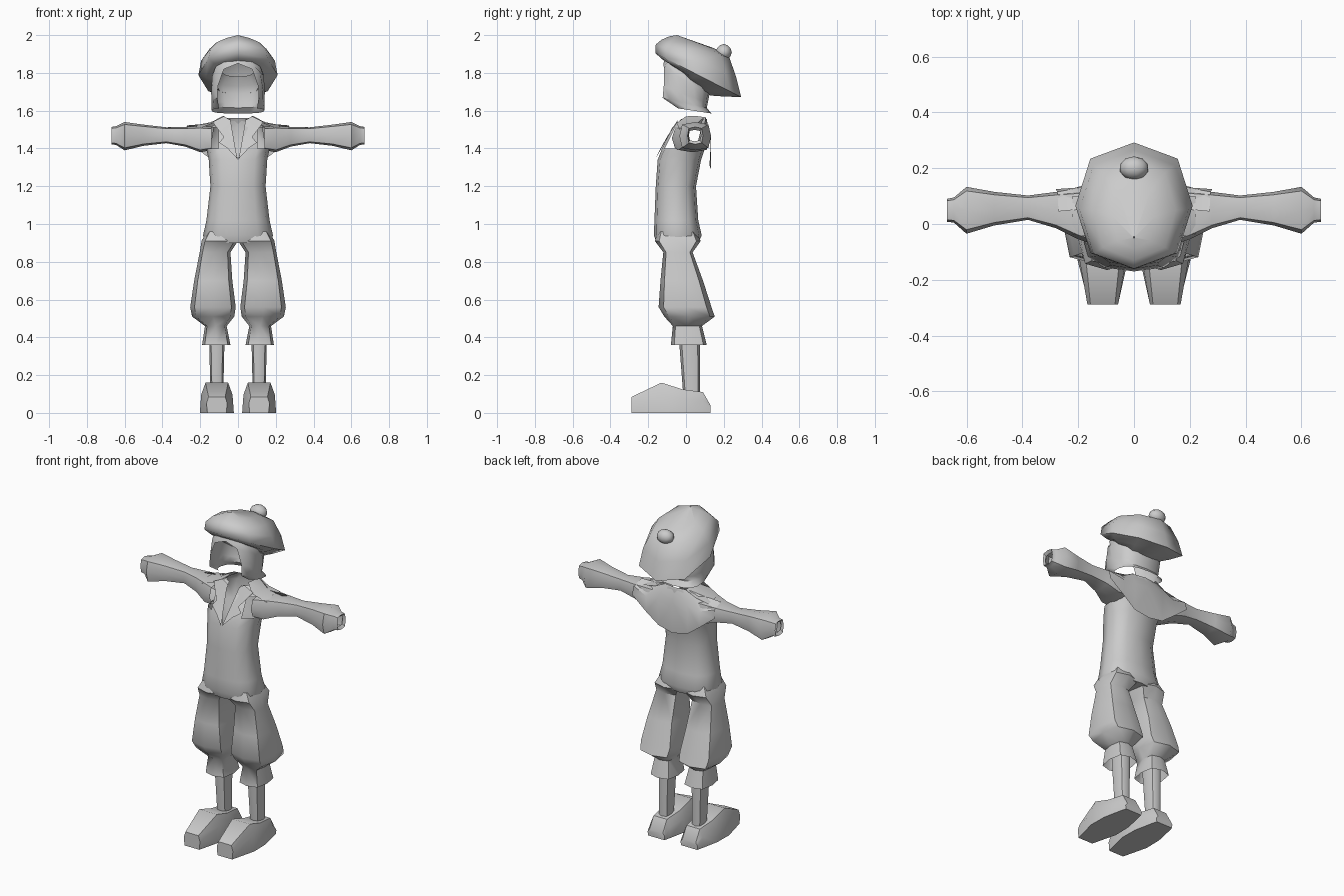
import bpy, bmesh, math
from mathutils import Vector
from mathutils.bvhtree import BVHTree

if "Cube" in bpy.data.objects:
    bpy.data.objects.remove(bpy.data.objects["Cube"])

grey = bpy.data.materials.new("plain grey")
grey.diffuse_color = (0.6, 0.6, 0.6, 1)
grey.use_nodes = True
grey.node_tree.nodes["Principled BSDF"].inputs["Base Color"].default_value = grey.diffuse_color


def finish(name, bm, mirror=False, angle=50):
    bmesh.ops.remove_doubles(bm, verts=bm.verts, dist=0.0005)
    bmesh.ops.recalc_face_normals(bm, faces=bm.faces)
    me = bpy.data.meshes.new(name)
    bm.to_mesh(me)
    bm.free()
    me.materials.append(grey)
    ob = bpy.data.objects.new(name, me)
    bpy.context.collection.objects.link(ob)
    if mirror:
        ob.modifiers.new("mirror", "MIRROR")
    bpy.ops.object.select_all(action='DESELECT')
    ob.select_set(True)
    bpy.context.view_layer.objects.active = ob
    bpy.ops.object.shade_smooth_by_angle(angle=math.radians(angle))
    return ob


def power(v, e):
    return math.copysign(abs(v) ** e, v) if abs(v) > 1e-6 else 0.0


def ring(cx, rx, front, back, e=1.0, gap=0.0, n=8):
    """Rounded ring tilted from its front (y, z) to its back (y, z); gap leaves the front open."""
    pts = []
    for i in range(n + 1):
        a = gap + (2 * math.pi - 2 * gap) * i / n
        s, t = power(math.sin(a), e), (1 - power(math.cos(a), e)) / 2
        pts.append(Vector((cx + rx * s, front[0] + (back[0] - front[0]) * t,
                           front[1] + (back[1] - front[1]) * t)))
    return pts


def loft(rings, caps=(False, False)):
    bm = bmesh.new()
    rows = [[bm.verts.new(p) for p in r] for r in rings]
    for a, b in zip(rows, rows[1:]):
        for i in range(len(a) - 1):
            bm.faces.new((a[i], a[i + 1], b[i + 1], b[i]))
    for row, cap in zip((rows[0], rows[-1]), caps):
        if cap:
            bm.faces.new(row[:-1])
    return bm


# Torso with an open V neck and open armholes
body = [(0.90, .17, -.155, .065, 0), (0.94, .185, -.17, .083, 0), (1.02, .167, -.167, .065, 0),
        (1.2, .146, -.16, .053, 0), (1.34, .155, -.15, .08, 0), (1.40, .168, -.127, .10, .06),
        (1.51, .15, -.075, .118, .17), (1.555, .085, -.03, .11, .4)]
bm = loft([ring(0, rx, (f, z), (b, z), .8, g, 12) for z, rx, f, b, g in body], (True, False))
chest = BVHTree.FromBMesh(bm)
holes = [f for f in bm.faces if 1.42 < f.calc_center_median().z < 1.49
         and abs(f.calc_center_median().x) > .12]
bmesh.ops.delete(bm, geom=holes, context='FACES')
finish("torso", bm)

# Baggy trouser legs with flared cuffs
leg = [(.96, .0, .165, -.15, .055), (.91, .0, .193, -.165, .078), (.85, .04, .203, -.12, .035),
       (.70, .03, .232, -.135, .09), (.56, .012, .253, -.145, .135), (.51, .02, .243, -.115, .152),
       (.46, .06, .175, -.07, .085), (.36, .04, .19, -.08, .11)]
finish("trouser_legs", loft([ring((i + o) / 2, (o - i) / 2, (f, z), (b, z), .6)
                             for z, i, o, f, b in leg]), True)

# Shins
finish("shins", loft([ring(.112, r, (f, z), (.075, z), .8) for z, r, f in
                      ((.46, .04, -.04), (.36, .04, -.035), (.1, .034, -.015))]), True)

# Shoes, lofted from toe to heel
shoe = [(-.288, .05, .044, .085), (-.13, .09, .06, .16), (-.02, .088, .055, .125),
        (.09, .065, .045, .11), (.13, .055, .045, .04)]
sections = []
for y, wb, wt, h in shoe:
    half = [(wb, 0), ((wb + wt) / 2 + .008, h * .6), (wt, h)]
    loop = half + [(-x, z) for x, z in reversed(half)]
    sections.append([Vector((.112 + x, y, z)) for x, z in loop + loop[:1]])
finish("shoes", loft(sections, (True, True)), True, 45)

# Sleeves, open at the wrist: x, centre z, half height, front y, back y
arm = [(.14, 1.453, .062, -.075, .12), (.2, 1.45, .07, -.055, .125), (.28, 1.462, .052, -.015, .115),
       (.38, 1.47, .042, .015, .102), (.5, 1.47, .056, -.005, .115), (.6, 1.465, .075, -.035, .133),
       (.645, 1.468, .05, .005, .095), (.67, 1.468, .046, .008, .09), (.655, 1.468, .03, .012, .08)]
rows = [ring(cz, rz, (f, x), (b, x), .55) for x, cz, rz, f, b in arm]
finish("sleeves", loft([[Vector((p.z, p.y, p.x)) for p in r] for r in rows]), True)

# Cape over the back of the shoulders: columns from the middle outwards
cape = [[(0, .105, 1.56), (0, .13, 1.48), (0, .132, 1.29)],
        [(.09, .09, 1.56), (.1, .13, 1.48), (.1, .125, 1.31)],
        [(.17, .055, 1.53), (.18, .132, 1.47), (.18, .128, 1.37)],
        [(.27, .045, 1.522), (.275, .115, 1.50), (.28, .125, 1.45)]]
finish("cape", loft([[Vector(p) for p in c] for c in cape]), True)

# Shoulder yoke joining the collar to the sleeves
yoke = [[(.07, .0, 1.57), (.08, .05, 1.572), (.07, .105, 1.565)],
        [(.13, -.05, 1.535), (.14, .03, 1.54), (.14, .10, 1.53)],
        [(.22, -.035, 1.50), (.22, .03, 1.524), (.22, .10, 1.515)]]
finish("shoulder_yoke", loft([[Vector(p) for p in r] for r in yoke]), True)

# Notched lapels laid on the chest
outline = [(.04, 1.55), (.075, 1.57), (.135, 1.54), (.075, 1.46), (.10, 1.43), (.055, 1.40), (.004, 1.345)]
bm = bmesh.new()
vs = []
for x, z in outline:
    hit = chest.ray_cast(Vector((x, -1, z)), Vector((0, 1, 0)))[0]
    vs.append(bm.verts.new((x, (hit.y if hit else -.03) - .014, z)))
for f in ((0, 1, 2, 3), (0, 3, 5, 6), (3, 4, 5)):
    bm.faces.new([vs[i] for i in f])
finish("lapels", bm, True)

# Head shell with an open face: half width, front, back, front gap
head = [(.10, (-.10, 1.90), (.10, 1.78), 0), (.135, (-.12, 1.85), (.12, 1.73), 0),
        (.14, (-.125, 1.825), (.125, 1.69), .45), (.142, (-.145, 1.74), (.115, 1.64), .75),
        (.14, (-.155, 1.675), (.11, 1.615), .8), (.14, (-.06, 1.615), (.135, 1.585), .7)]
finish("head", loft([ring(0, rx, f, b, .75, g, 12) for rx, f, b, g in head]))

# Slouching cap
cap = [(.13, (-.09, 1.85), (.13, 1.68)), (.17, (-.13, 1.875), (.20, 1.675)),
       (.21, (-.162, 1.905), (.292, 1.672)), (.195, (-.16, 1.95), (.265, 1.78)),
       (.15, (-.13, 1.975), (.23, 1.88)), (.08, (-.09, 1.993), (.15, 1.93)),
       (.002, (-.05, 2.0), (-.045, 1.999))]
finish("cap", loft([ring(0, rx, f, b, .85) for rx, f, b in cap]), angle=60)

# Pompom on the cap
bm = bmesh.new()
bmesh.ops.create_icosphere(bm, subdivisions=2, radius=.05)
bmesh.ops.scale(bm, vec=(1.05, .85, .85), verts=bm.verts)
bmesh.ops.translate(bm, vec=(0, .2, 1.91), verts=bm.verts)
finish("pompom", bm)
